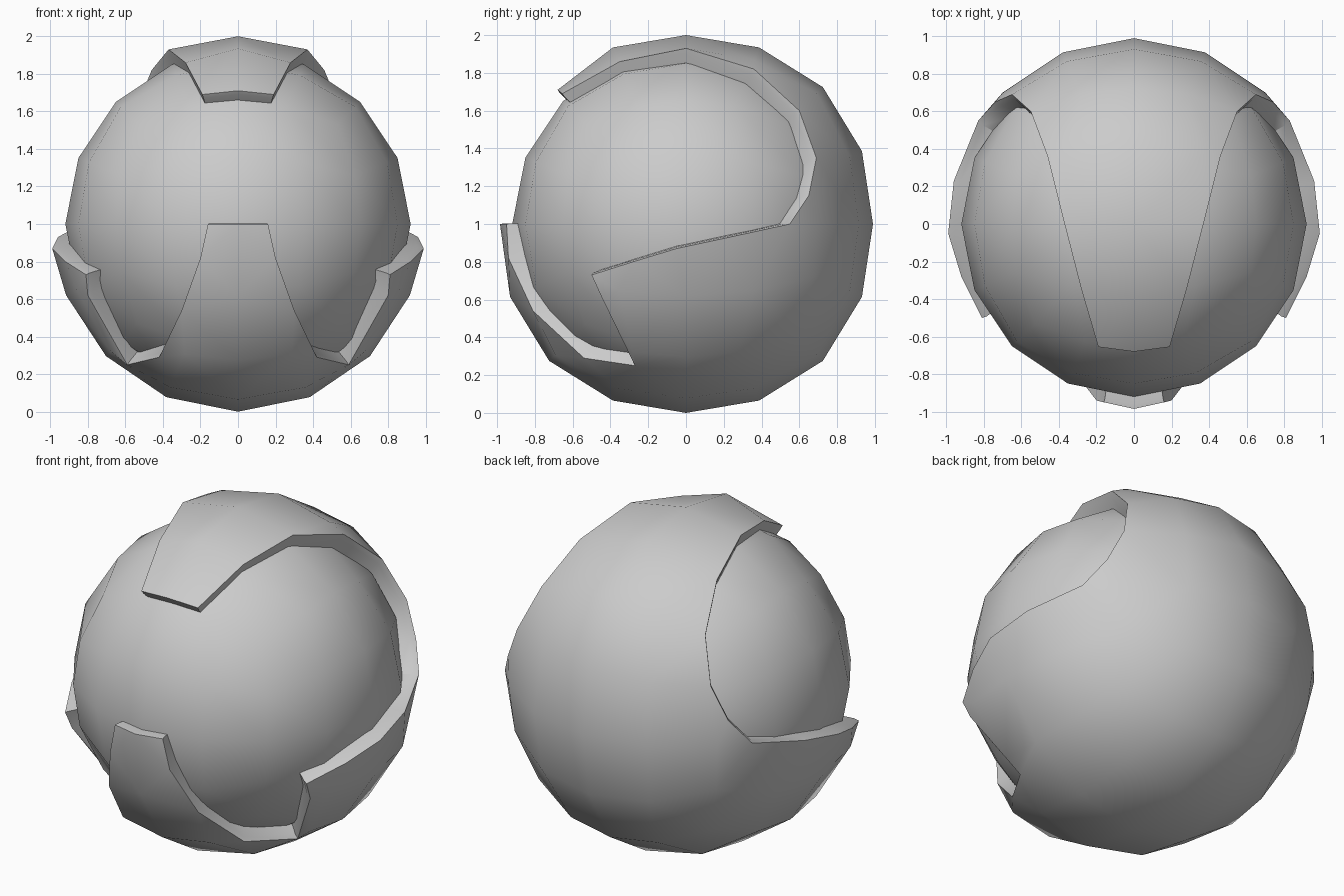
import bpy, bmesh, math
from mathutils import Vector
from mathutils.geometry import delaunay_2d_cdt

if "Cube" in bpy.data.objects:
    bpy.data.objects.remove(bpy.data.objects["Cube"])

CENTRE = Vector((0, 0, 1))


def ball_bmesh(radius):
    """Cube-based ball with vertices every 22.5 degrees."""
    bm = bmesh.new()
    bmesh.ops.create_cube(bm, size=2)
    bmesh.ops.subdivide_edges(bm, edges=bm.edges[:], cuts=3, use_grid_fill=True)
    for v in bm.verts:
        d = Vector([math.tan(c * math.pi / 4) for c in v.co]).normalized()
        v.co = d * radius
    return bm


def finish(bm, name, angle):
    me = bpy.data.meshes.new(name)
    bm.to_mesh(me)
    bm.free()
    ob = bpy.data.objects.new(name, me)
    ob.location = CENTRE
    bpy.context.collection.objects.link(ob)
    bpy.ops.object.select_all(action='DESELECT')
    bpy.context.view_layer.objects.active = ob
    ob.select_set(True)
    bpy.ops.object.shade_smooth_by_angle(angle=math.radians(angle))
    return ob


# Inner ball
finish(ball_bmesh(0.92), "inner_ball", 60)

# Outline of the shell opening, right half, brim to chin (relative to centre)
half = [(0.19, -.655, .69), (.28, -.35, .86), (.37, 0, .93), (.46, .36, .82),
        (.55, .6, .6), (.65, .69, .35), (.74, .65, .15), (.83, .55, 0),
        (.96, .23, -.07), (.99, -.05, -.13), (.92, -.28, -.20), (.81, -.5, -.27),
        (.80, -.45, -.38), (.59, -.27, -.75), (.42, -.54, -.71), (.30, -.81, -.46),
        (.20, -.94, -.18), (.16, -.95, 0)]
right = [Vector(p) for p in half]
left = [Vector((-p.x, p.y, p.z)) for p in reversed(right)]
loop = [Vector((0, -.68, .71))] + right + [Vector((0, -.985, 0))] + left

# Shell points: ball vertices plus outline, flattened stereographically
bm = ball_bmesh(1.0)
ball_pts = [v.co.copy() for v in bm.verts]
bm.free()
for p in ball_pts:
    p *= 0.99 + 0.01 * p.z ** 2 + 0.035 * 4 * (p.y * p.z) ** 2 * (1 - 0.3 * p.z ** 2)
ball_pts = [p for p in ball_pts if min((p - q).length for q in loop) > 0.09]
points = loop + ball_pts

view = Vector((0, -.93, .35)).normalized()
turn = view.rotation_difference(Vector((0, 0, 1)))


def flatten(p):
    q = turn @ p.normalized()
    return Vector((q.x, q.y)) / max(1 - q.z, 1e-3)


n = len(loop)
edges = [(i, (i + 1) % n) for i in range(n)]
verts2, _, faces, orig, _, _ = delaunay_2d_cdt(
    [flatten(p) for p in points], edges, [], 1, 1e-6)

# Outer shell surface
bm = bmesh.new()
vs = [bm.verts.new(points[o[0]] if o else Vector((0, 0, 0))) for o in orig]
for f in faces:
    face = bm.faces.new([vs[i] for i in f])
    face.normal_update()
    if face.normal.dot(face.calc_center_median()) < 0:
        face.normal_flip()
bmesh.ops.delete(bm, geom=[v for v in bm.verts if not v.link_faces], context='VERTS')

# Rim: narrow chamfer, then wall down into the inner ball
index = {o[0]: vs[i] for i, o in enumerate(orig) if o and o[0] < n}
rings = [[index[i] for i in range(n)],
         [bm.verts.new(p * 0.97 + view * 0.008) for p in loop],
         [bm.verts.new(p * 0.88) for p in loop]]
for a, b in zip(rings, rings[1:]):
    for i in range(n):
        j = (i + 1) % n
        bm.faces.new((a[i], a[j], b[j], b[i]))
bmesh.ops.recalc_face_normals(bm, faces=bm.faces[:])
if sum(f.normal.dot(f.calc_center_median()) * f.calc_area() for f in bm.faces) < 0:
    bmesh.ops.reverse_faces(bm, faces=bm.faces[:])
finish(bm, "outer_shell", 35)
